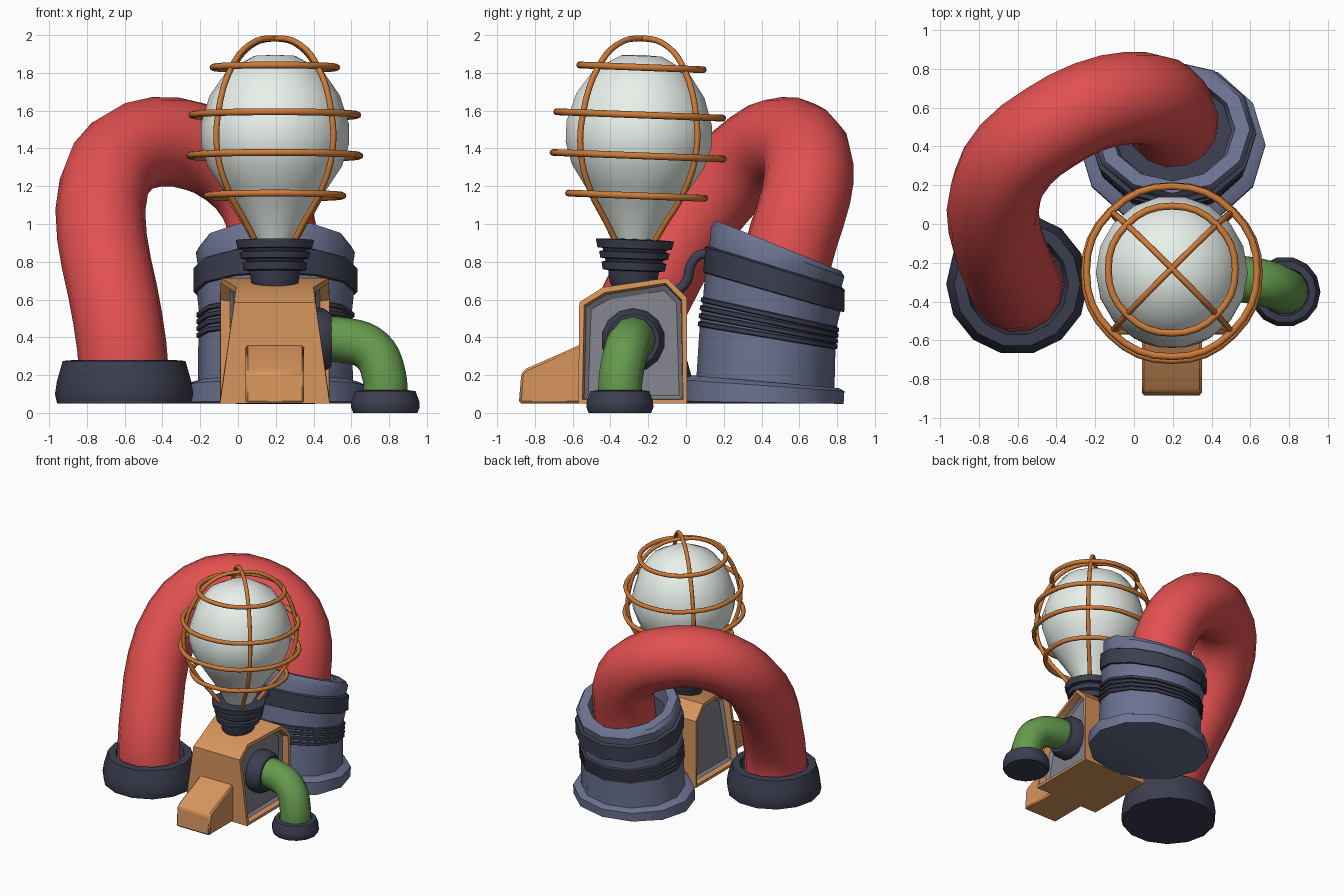
import bpy, bmesh, math
from mathutils import Vector, Matrix

if "Cube" in bpy.data.objects:
    bpy.data.objects.remove(bpy.data.objects["Cube"])


def material(name, rgb):
    m = bpy.data.materials.new(name)
    m.diffuse_color = (*rgb, 1)
    m.use_nodes = True
    m.node_tree.nodes["Principled BSDF"].inputs["Base Color"].default_value = m.diffuse_color
    return m


RED = material("red", (.76, .08, .08))
ORANGE = material("orange", (.68, .30, .11))
COPPER = material("copper", (.62, .20, .04))
GLASS = material("glass", (.82, .88, .83))
DARK = material("dark", (.045, .048, .08))
SLATE = material("slate", (.15, .17, .285))
GREEN = material("green", (.13, .32, .075))
PANEL = material("panel", (.22, .22, .26))


def finish(name, bm, mats, angle=40):
    bmesh.ops.recalc_face_normals(bm, faces=bm.faces)
    me = bpy.data.meshes.new(name)
    bm.to_mesh(me)
    bm.free()
    for m in mats:
        me.materials.append(m)
    ob = bpy.data.objects.new(name, me)
    bpy.context.collection.objects.link(ob)
    bpy.ops.object.select_all(action='DESELECT')
    ob.select_set(True)
    bpy.context.view_layer.objects.active = ob
    bpy.ops.object.shade_smooth_by_angle(angle=math.radians(angle))
    return ob


def ring(center, rx, ry, tilt, n):
    rot = Matrix.Rotation(math.radians(tilt), 3, 'X')
    return [Vector(center) + rot @ Vector((rx * math.cos(a), ry * math.sin(a), 0))
            for a in (math.tau * i / n for i in range(n))]


def loft(name, rings, mat, matrix=Matrix(), angle=40):
    bm = bmesh.new()
    rows = [[bm.verts.new(matrix @ p) for p in r] for r in rings]
    n = len(rows[0])
    for a, b in zip(rows, rows[1:]):
        for i in range(n):
            j = (i + 1) % n
            bm.faces.new((a[i], a[j], b[j], b[i]))
    bm.faces.new(rows[0])
    bm.faces.new(rows[-1])
    return finish(name, bm, [mat], angle)


def lathe(name, profile, mat, matrix=Matrix(), n=14, angle=40):
    return loft(name, [ring((0, 0, z), r, r, 0, n) for r, z in profile], mat, matrix, angle)


def tube(name, pts, radius, mat, matrix=Matrix(), cyclic=False, res=5, sides=4):
    cu = bpy.data.curves.new(name, 'CURVE')
    cu.dimensions = '3D'
    cu.bevel_depth, cu.bevel_resolution, cu.use_fill_caps = radius, sides, True
    cu.resolution_u = res
    sp = cu.splines.new('BEZIER')
    sp.bezier_points.add(len(pts) - 1)
    for bp, p in zip(sp.bezier_points, pts):
        bp.co = matrix @ Vector(p)
        bp.handle_left_type = bp.handle_right_type = 'AUTO'
    sp.use_cyclic_u = cyclic
    cu.materials.append(mat)
    ob = bpy.data.objects.new(name, cu)
    bpy.context.collection.objects.link(ob)
    bpy.ops.object.select_all(action='DESELECT')
    ob.select_set(True)
    bpy.context.view_layer.objects.active = ob
    bpy.ops.object.convert(target='MESH')
    return ob


def prism(name, profile, cx, window=False):
    # profile rows are (y, z, half width)
    bm = bmesh.new()
    sides = [[bm.verts.new((cx + s * w, y, z)) for y, z, w in profile] for s in (-1, 1)]
    caps = [bm.faces.new(s) for s in sides]
    n = len(profile)
    for i in range(n):
        j = (i + 1) % n
        bm.faces.new((sides[0][i], sides[0][j], sides[1][j], sides[1][i]))
    bmesh.ops.recalc_face_normals(bm, faces=bm.faces)
    if window:
        bmesh.ops.inset_individual(bm, faces=caps, thickness=.03, depth=0)
        bmesh.ops.inset_individual(bm, faces=caps, thickness=.008, depth=-.05)
        for f in caps:
            f.material_index = 1
        rim = bmesh.ops.inset_individual(bm, faces=caps, thickness=.028, depth=-.02)
        for f in rim['faces']:
            f.material_index = 1
    return finish(name, bm, [ORANGE, PANEL], 30)


# Lamp housing with recessed windows on both sides, and the front spout
prism("lamp_housing", [(-.57, .05, .29), (-.565, .585, .215), (-.44, .665, .205),
                       (-.10, .715, .285), (.005, .61, .29), (.005, .05, .29)], .195, True)
spout = prism("front_spout", [(-.885, .05, .155), (-.872, .21, .155), (-.845, .235, .155),
                              (-.55, .365, .155), (-.55, .05, .155)], .195)
bev = spout.modifiers.new("bevel", 'BEVEL')
bev.width, bev.segments = .012, 1

# Lamp: socket, bulb and wire cage share one slight backward lean
lean = (Matrix.Translation((.195, -.275, .8)) @ Matrix.Rotation(math.radians(-2.2), 4, 'X')
        @ Matrix.Translation((0, 0, -.8)))
lathe("lamp_socket", [(.10, .64), (.125, .69), (.135, .75), (.165, .755), (.172, .795), (.15, .80),
                      (.155, .812), (.18, .817), (.187, .85), (.165, .855), (.17, .867),
                      (.197, .87), (.207, .915), (.12, .92)], DARK, lean, 16)
lathe("bulb", [(.10, .90), (.15, 1.0), (.215, 1.10), (.285, 1.20), (.355, 1.305), (.392, 1.42),
               (.392, 1.53), (.345, 1.68), (.255, 1.81), (.11, 1.89), (.02, 1.895)], GLASS, lean, 18, 60)
for i, (r, z) in enumerate([(.361, 1.15), (.451, 1.362), (.44, 1.578), (.328, 1.83)]):
    pts = [(r * math.cos(k * math.pi / 4), r * math.sin(k * math.pi / 4), z) for k in range(8)]
    tube(f"cage_ring_{i + 1}", pts, .018, COPPER, lean, True, 4, 2)
half = [(.14, .90), (.215, 1.0), (.345, 1.165), (.43, 1.37), (.422, 1.585), (.325, 1.82), (.19, 1.945)]
arch = [(-r, z) for r, z in half] + [(0, 1.983)] + half[::-1]
for i, a in enumerate((45, 135)):
    c, s = math.cos(math.radians(a)), math.sin(math.radians(a))
    tube(f"cage_arch_{i + 1}", [(r * c, r * s, z) for r, z in arch], .016, COPPER, lean, res=4, sides=2)

# Green side pipe with wall collar and foot
tube("side_pipe", [(.38, -.28, .385), (.56, -.285, .385), (.71, -.315, .33), (.775, -.345, .19),
                   (.78, -.35, .06)], .12, GREEN)
collar = Matrix.Translation((.38, -.28, .385)) @ Matrix.Rotation(math.pi / 2, 4, 'Y')
lathe("pipe_collar", [(.17, 0), (.17, .07), (.14, .115), (.11, .115)], DARK, collar)
foot = Matrix.Translation((.78, -.35, 0))
lathe("pipe_foot", [(.17, 0), (.182, .03), (.18, .06), (.16, .115), (.125, .12), (.115, .08)],
      DARK, foot)

# Big red hose and its floor collar
tube("big_hose", [(-.60, -.32, .12), (-.615, -.31, .35), (-.665, -.19, .65), (-.72, -.03, .93),
                  (-.71, .18, 1.20), (-.61, .36, 1.365), (-.43, .50, 1.435), (-.23, .605, 1.41),
                  (-.03, .65, 1.315), (.12, .635, 1.15), (.185, .57, .94), (.20, .50, .68)],
     .238, RED, res=2, sides=5)
base = Matrix.Translation((-.603, -.31, 0))
lathe("hose_floor_collar", [(.355, .05), (.366, .10), (.355, .17), (.325, .275), (.265, .28),
                            (.245, .2)], DARK, base, 14)


# Slate bucket: rings fan out backward; rows are (y, z, scale, tilt)
def bucket(name, rows, mat):
    loft(name, [ring((.198, y, z), .425 * s, .38 * s, t, 12) for y, z, s, t in rows], mat)


bucket("bucket_base", [(.405, .05, 1.08, 0), (.405, .055, 1.13, -1), (.41, .145, 1.13, -4),
                       (.42, .165, 1.03, -5)], SLATE)
bucket("bucket_body", [(.42, .15, .965, -4), (.432, .40, .96, -10), (.443, .525, .95, -12),
                       (.463, .66, .985, -16)], SLATE)
ribs = []
for k in range(4):
    y, z, t = .431 + .004 * k, .395 + .036 * k, -9.5 - 1.0 * k
    ribs += [(y, z, .95, t), (y, z + .006, .985, t), (y + .002, z + .026, .985, t),
             (y + .002, z + .032, .95, t)]
bucket("bucket_ribs", ribs, DARK)
bucket("bucket_band", [(.463, .635, .96, -15.5), (.465, .64, 1.02, -16), (.47, .765, 1.02, -17),
                       (.472, .775, .96, -17)], DARK)
bucket("bucket_rim", [(.47, .755, .96, -17), (.485, .85, .99, -20), (.49, .885, .94, -22),
                      (.49, .885, .76, -22), (.475, .72, .70, -18)], SLATE)

# Small cable from the bucket to the housing
tube("link_cable", [(.195, .15, .84), (.195, .07, .835), (.195, .025, .78), (.195, .005, .70),
                    (.195, -.06, .63)], .026, DARK, res=4, sides=2)
